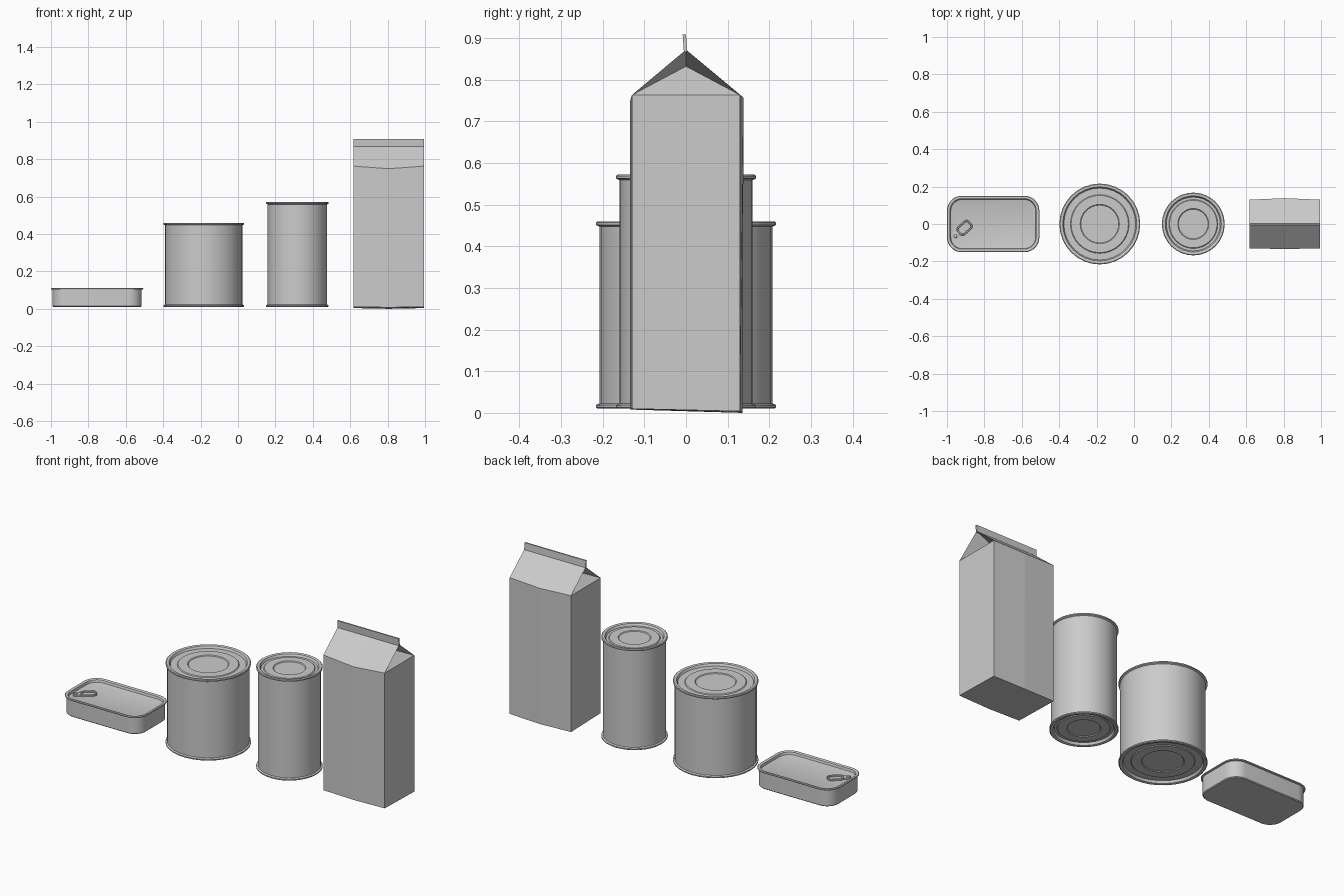
import bpy, bmesh, math
from mathutils import Matrix, Vector

cube = bpy.data.objects.get("Cube")
if cube:
    bpy.data.objects.remove(cube, do_unlink=True)

grey = bpy.data.materials.new("plain grey")
grey.use_nodes = True
GREY = (0.6, 0.6, 0.6, 1)
grey.diffuse_color = GREY
grey.node_tree.nodes["Principled BSDF"].inputs["Base Color"].default_value = GREY


def finish(name, bm, smooth=True):
    bmesh.ops.remove_doubles(bm, verts=bm.verts, dist=1e-5)
    bmesh.ops.recalc_face_normals(bm, faces=bm.faces)
    mesh = bpy.data.meshes.new(name)
    bm.to_mesh(mesh)
    bm.free()
    mesh.materials.append(grey)
    obj = bpy.data.objects.new(name, mesh)
    bpy.context.collection.objects.link(obj)
    if smooth:
        bpy.ops.object.select_all(action='DESELECT')
        obj.select_set(True)
        bpy.context.view_layer.objects.active = obj
        bpy.ops.object.shade_smooth_by_angle(angle=math.radians(30))
    return obj


def outline(hx, hy, r, z, n=8):
    """Rounded rectangle; a circle when hx = hy = r."""
    pts = []
    for k, (sx, sy) in enumerate(((1, 1), (-1, 1), (-1, -1), (1, -1))):
        for i in range(n + 1):
            a = (k + i / n) * math.pi / 2
            pts.append(Vector((sx * (hx - r) + r * math.cos(a),
                               sy * (hy - r) + r * math.sin(a), z)))
    return pts


def loft(name, hx, hy, r, profile, centre, closed=False):
    """Skin rounded outlines, each given as (inset, height)."""
    bm = bmesh.new()
    rings = [[bm.verts.new(p) for p in outline(hx - d, hy - d, max(r - d, 0.008), z)]
             for d, z in profile]
    pairs = list(zip(rings, rings[1:]))
    if closed:
        pairs.append((rings[-1], rings[0]))
    else:
        bm.faces.new(rings[0][::-1])
        bm.faces.new(rings[-1])
    for a, b in pairs:
        for i in range(len(a)):
            j = (i + 1) % len(a)
            bm.faces.new((a[i], a[j], b[j], b[i]))
    bmesh.ops.translate(bm, verts=bm.verts, vec=centre)
    return finish(name, bm)


def can(name, x, radius, bottom, top, ring_a, ring_b):
    # Half profile of one end: lid centre, two stepped rings, recess, rim
    end = [(radius - ring_b + 0.004, 0.014), (radius - ring_b, 0.010),
           (radius - ring_a + 0.004, 0.010), (radius - ring_a, 0.014),
           (0.024, 0.014), (0.018, 0.002), (0.013, 0), (0.004, 0),
           (0, 0.003), (0, 0.009), (0.008, 0.013)]
    profile = [(d, bottom + h) for d, h in end]
    profile += [(d, top - h) for d, h in reversed(end)]
    loft(name, radius, radius, radius, profile, (x, 0, 0))


can("wide_can", -0.183, 0.216, 0.01, 0.46, 0.157, 0.105)
can("tall_can", 0.317, 0.168, 0.01, 0.572, 0.131, 0.083)

# Flat tin: body, rolled rim and recessed lid
loft("flat_tin", 0.247, 0.151, 0.08,
     [(0.013, 0.01), (0.009, 0.014), (0.009, 0.102), (0.001, 0.104), (0, 0.108),
      (0.003, 0.111), (0.012, 0.111), (0.017, 0.108), (0.020, 0.095), (0.026, 0.093)],
     (-0.753, 0, 0))

# Ring pull: riveted tongue and a rounded loop, turned across the lid corner
TURN = Matrix.Rotation(math.radians(42), 4, 'Z')


def pull_part(name, hx, hy, r, profile, along, closed=False):
    obj = loft(name, hx, hy, r, profile, (along, 0, 0), closed)
    obj.data.transform(Matrix.Translation((-0.955, -0.065, 0)) @ TURN)


pull_part("pull_tongue", 0.026, 0.016, 0.014, [(0, 0.092), (0, 0.101), (0.002, 0.102)], 0.012)
pull_part("pull_rivet", 0.01, 0.01, 0.01, [(0, 0.1), (0, 0.104), (0.002, 0.106)], 0)
pull_part("pull_ring", 0.042, 0.029, 0.02,
          [(0, 0.096), (0, 0.102), (0.002, 0.104), (0.008, 0.104), (0.01, 0.102), (0.01, 0.096)],
          0.066, True)

# Gable-top carton: slightly bulging walls, sloped roof, tucked-in side folds
X0, X1, W = 0.617, 0.995, 0.13
XM = (X0 + X1) / 2
bm = bmesh.new()


def row(y, bulge, z, sag):
    return [bm.verts.new((x, y + bulge * m, z - sag * m))
            for x, m in ((X0, 0), (XM, 1), (X1, 0))]


base_f, base_b = row(-W, -0.004, 0.01, 0.002), row(W, 0.006, 0.004, 0.004)
top_f, top_b = row(-W, -0.004, 0.763, 0.014), row(W, 0.008, 0.763, 0.006)
ridge = row(0, 0, 0.872, 0)
for a, b in ((base_f, top_f), (top_f, ridge), (ridge, top_b), (top_b, base_b), (base_b, base_f)):
    for i in (0, 1):
        bm.faces.new((a[i], a[i + 1], b[i + 1], b[i]))
for i, x in ((0, X0 + 0.09), (2, X1 - 0.09)):
    tuck = bm.verts.new((x, 0, 0.832))
    bm.faces.new((base_f[i], base_b[i], top_b[i], top_f[i]))
    bm.faces.new((top_f[i], top_b[i], tuck))
    bm.faces.new((top_f[i], tuck, ridge[i]))
    bm.faces.new((top_b[i], tuck, ridge[i]))
finish("carton", bm, smooth=False)

# Sealed fin along the carton ridge, leaning a little forward
bm = bmesh.new()
bmesh.ops.create_cube(bm, size=1)
for v in bm.verts:
    up = v.co.z > 0
    v.co = (XM + v.co.x * (X1 - X0), v.co.y * 0.008 - (0.004 if up else 0.001),
            0.908 if up else 0.866)
finish("carton_fin", bm, smooth=False)
